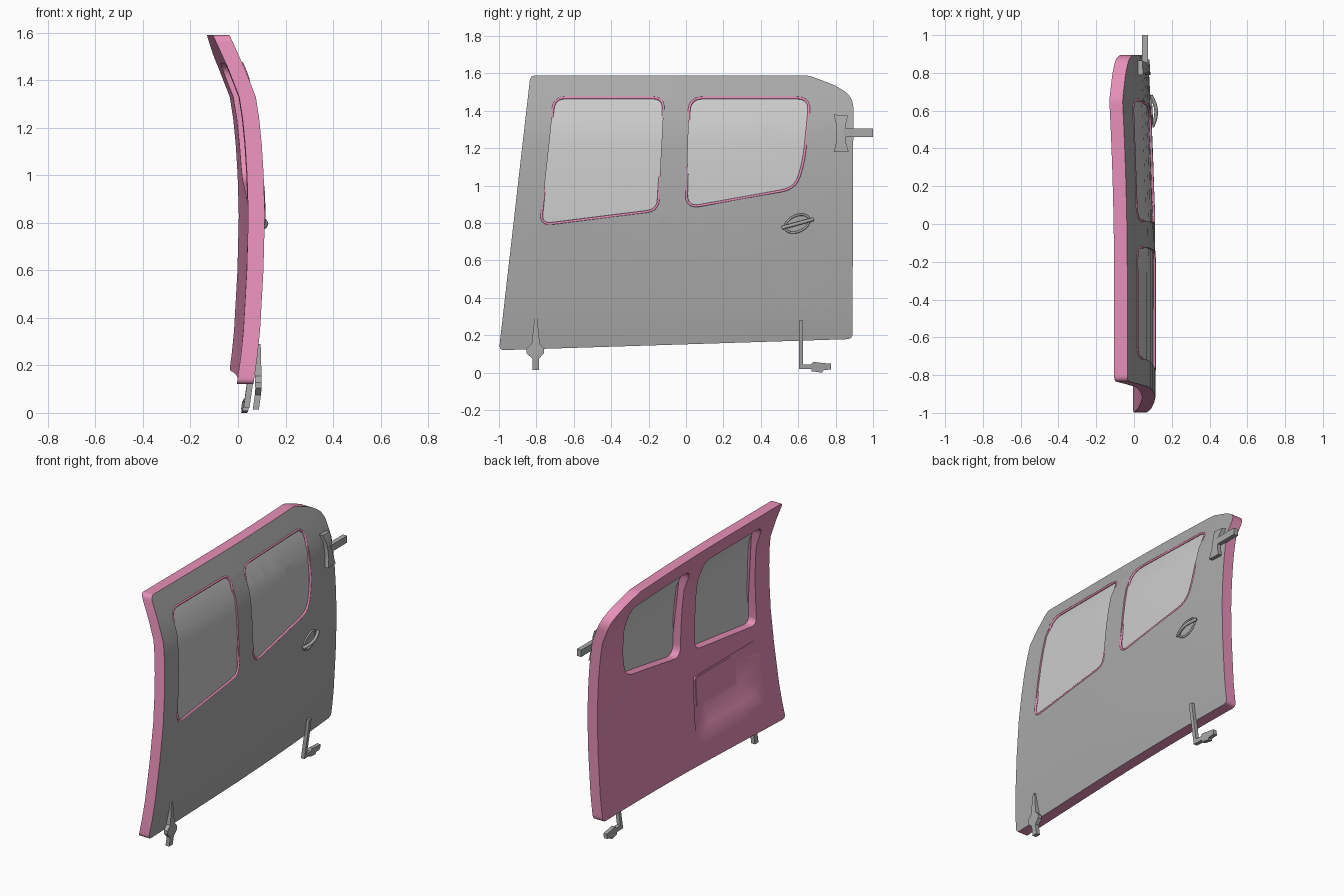
import bpy, bmesh, math
from mathutils import Vector

if "Cube" in bpy.data.objects:
    bpy.data.objects.remove(bpy.data.objects["Cube"])


def material(name, rgb):
    m = bpy.data.materials.new(name)
    m.diffuse_color = (*rgb, 1)
    m.use_nodes = True
    m.node_tree.nodes["Principled BSDF"].inputs["Base Color"].default_value = m.diffuse_color
    return m


PINK = material("pink_lining", (0.8, 0.28, 0.48))
GREY = material("painted_metal", (0.4, 0.4, 0.4))
GLASS = material("window_grey", (0.8, 0.8, 0.8))

# Vertical profile (z, x) of the outer skin
PROFILE = [(0.12, 0.065), (0.24, 0.082), (0.35, 0.093), (0.6, 0.107), (0.83, 0.113),
           (1.0, 0.108), (1.13, 0.1), (1.24, 0.089), (1.33, 0.075), (1.45, 0.028), (1.6, -0.04)]
Z_CUTS = [p[0] for p in PROFILE[1:-1]]
Y_CUTS = [-0.3 + 0.12 * i for i in range(11)]


def skin_x(y, z):
    """x of the door's outer surface at (y, z)"""
    i = 0
    while i < len(PROFILE) - 2 and z > PROFILE[i + 1][0]:
        i += 1
    (z0, x0), (z1, x1) = PROFILE[i], PROFILE[i + 1]
    x = x0 + (x1 - x0) * (z - z0) / (z1 - z0)
    return x - 0.04 * max(0, (y + 0.3) / 1.2) ** 2


def rounded(corners, radius, steps=5):
    """polygon with rounded corners"""
    pts = []
    n = len(corners)
    for i in range(n):
        c = Vector(corners[i])
        ends = []
        for q in (corners[i - 1], corners[(i + 1) % n]):
            d = Vector(q) - c
            ends.append(c + d.normalized() * min(radius, d.length * 0.45))
        for k in range(steps + 1):
            t = k / steps
            pts.append((1 - t) ** 2 * ends[0] + 2 * t * (1 - t) * c + t * t * ends[1])
    return [(p[0], p[1]) for p in pts]


def finish(ob, mats):
    for m in mats:
        ob.data.materials.append(m)
    bpy.ops.object.select_all(action='DESELECT')
    ob.select_set(True)
    bpy.context.view_layer.objects.active = ob


def panel(name, loops, offset, thick, mats, back=lambda y, z: 0.0, ys=(), zs=()):
    """plate that follows the door curve; first loop is the outline, others are holes"""
    off = offset if callable(offset) else (lambda z: offset)
    bm = bmesh.new()
    for loop in loops:
        vs = [bm.verts.new((0, y, z)) for y, z in loop]
        for i in range(len(vs)):
            bm.edges.new((vs[i - 1], vs[i]))
    bmesh.ops.triangle_fill(bm, use_beauty=True, edges=bm.edges[:], normal=(1, 0, 0))
    cuts = [((0, y, 0), (0, 1, 0)) for y in list(ys) + Y_CUTS]
    cuts += [((0, 0, z), (0, 0, 1)) for z in list(zs) + Z_CUTS]
    for co, no in cuts:
        bmesh.ops.bisect_plane(bm, geom=bm.verts[:] + bm.edges[:] + bm.faces[:],
                               dist=1e-5, plane_co=co, plane_no=no)
    for f in bm.faces:
        f.normal_update()
        if f.normal.x < 0:
            f.normal_flip()
    bm.verts.index_update()
    n = len(bm.verts)
    flat = [(v.co.y, v.co.z) for v in bm.verts]
    verts = [(skin_x(y, z) + off(z), y, z) for y, z in flat]
    verts += [(skin_x(y, z) + off(z) - thick + back(y, z), y, z) for y, z in flat]
    front = [[v.index for v in f.verts] for f in bm.faces]
    rest = [[i + n for i in reversed(f)] for f in front]
    for e in bm.edges:
        if len(e.link_loops) == 1:
            l = e.link_loops[0]
            a, b = l.vert.index, l.link_loop_next.vert.index
            rest.append([b, a, a + n, b + n])
    bm.free()
    me = bpy.data.meshes.new(name)
    me.from_pydata(verts, [], front + rest)
    ob = bpy.data.objects.new(name, me)
    bpy.context.collection.objects.link(ob)
    finish(ob, mats)
    if len(mats) > 1:
        for p in me.polygons:
            p.material_index = 0 if p.index < len(front) else 1
    bpy.ops.object.shade_smooth_by_angle(angle=math.radians(35))
    return ob


def tube(name, pts, radius, mat, cyclic):
    """round bar through (y, z, offset from skin) points"""
    cu = bpy.data.curves.new(name, 'CURVE')
    cu.dimensions = '3D'
    cu.bevel_depth = radius
    cu.bevel_resolution = 2
    cu.use_fill_caps = True
    sp = cu.splines.new('POLY')
    sp.points.add(len(pts) - 1)
    for p, (y, z, o) in zip(sp.points, pts):
        p.co = (skin_x(y, z) + o, y, z, 1)
    sp.use_cyclic_u = cyclic
    ob = bpy.data.objects.new(name, cu)
    bpy.context.collection.objects.link(ob)
    finish(ob, [mat])
    bpy.ops.object.convert(target='MESH')


# Door shell with two window openings and a sloped pocket on the inside
outline = rounded([(-1, 0.12), (0.89, 0.18), (0.895, 1.44), (0.87, 1.49), (0.8, 1.535),
                   (0.655, 1.59), (-0.832, 1.59)], 0.03)
windows = {
    "front": rounded([(-0.778, 0.79), (-0.15, 0.868), (-0.118, 1.47), (-0.705, 1.47)], 0.06),
    "rear": rounded([(0.0, 0.88), (0.585, 0.985), (0.63, 1.13), (0.665, 1.47), (0.018, 1.47)], 0.075),
}


def pocket(y, z):
    u = min((y + 0.8) / 0.18, (-0.13 - y) / 0.05)
    v = min((z - 0.3) / 0.15, (0.7 - z) / 0.03)
    return 0.05 * max(0, min(1, u, v))


panel("door_shell", [outline] + list(windows.values()), 0, 0.07, [GREY, PINK], pocket,
      ys=(-0.8, -0.62, -0.18, -0.13), zs=(0.3, 0.45, 0.67, 0.7))
panel("pocket_plate", [[(-0.57, 0.47), (-0.22, 0.47), (-0.22, 0.65), (-0.57, 0.65)]],
      -0.012, 0.012, [PINK])

# Window panes and their seals
for side, loop in windows.items():
    panel(side + "_window", [loop], -0.01, 0.006, [GLASS])
    tube(side + "_window_seal", [(y, z, -0.003) for y, z in loop], 0.007, PINK, True)

# Upper hinge plate and arm at the rear edge
panel("upper_hinge_plate", [[(0.79, 1.18), (0.87, 1.18), (0.855, 1.23), (0.85, 1.28), (0.855, 1.33),
                             (0.865, 1.375), (0.79, 1.38), (0.802, 1.33), (0.805, 1.28), (0.802, 1.23)]],
      0.025, 0.035, [GREY])
bpy.ops.mesh.primitive_cube_add(size=1, location=(0.058, 0.92, 1.283))
arm = bpy.context.object
arm.name = "upper_hinge_arm"
arm.scale = (0.03, 0.16, 0.044)
finish(arm, [GREY])

# Door handle: oval cup rim with an arched, tilted pull bar
ring = [(0.595 + 0.065 * math.cos(a) , 0.797 + 0.045 * math.sin(a) + 0.017 * math.cos(a), 0.002)
        for a in (math.tau * i / 24 for i in range(24))]
tube("handle_cup_rim", ring, 0.006, GREY, True)
bar = []
for i in range(9):
    t = i / 8
    bar.append((0.515 + 0.165 * t, 0.775 + 0.045 * t, 0.004 + 0.024 * math.sin(math.pi * t)))
tube("handle_bar", bar, 0.01, GREY, False)

# Lower front guide bracket with a tapering spike
panel("front_lower_bracket", [[(-0.822, 0.015), (-0.786, 0.015), (-0.786, 0.075), (-0.758, 0.105),
                               (-0.758, 0.128), (-0.782, 0.155), (-0.795, 0.29), (-0.81, 0.29),
                               (-0.825, 0.155), (-0.853, 0.128), (-0.853, 0.105), (-0.822, 0.075)]],
      lambda z: 0.008 + 0.03 * max(0, min(1, (0.29 - z) / 0.2)), 0.026, [GREY],
      zs=(0.06, 0.1, 0.14, 0.19))

# Lower rear L-shaped bracket with a roller foot
panel("rear_lower_bracket", [[(0.603, 0.02), (0.67, 0.02), (0.67, 0.008), (0.73, 0.0), (0.73, 0.012),
                              (0.775, 0.018), (0.775, 0.048), (0.73, 0.052), (0.68, 0.058),
                              (0.67, 0.045), (0.626, 0.045), (0.626, 0.28), (0.603, 0.28)]],
      0.02, 0.025, [GREY], zs=(0.1, 0.18))
